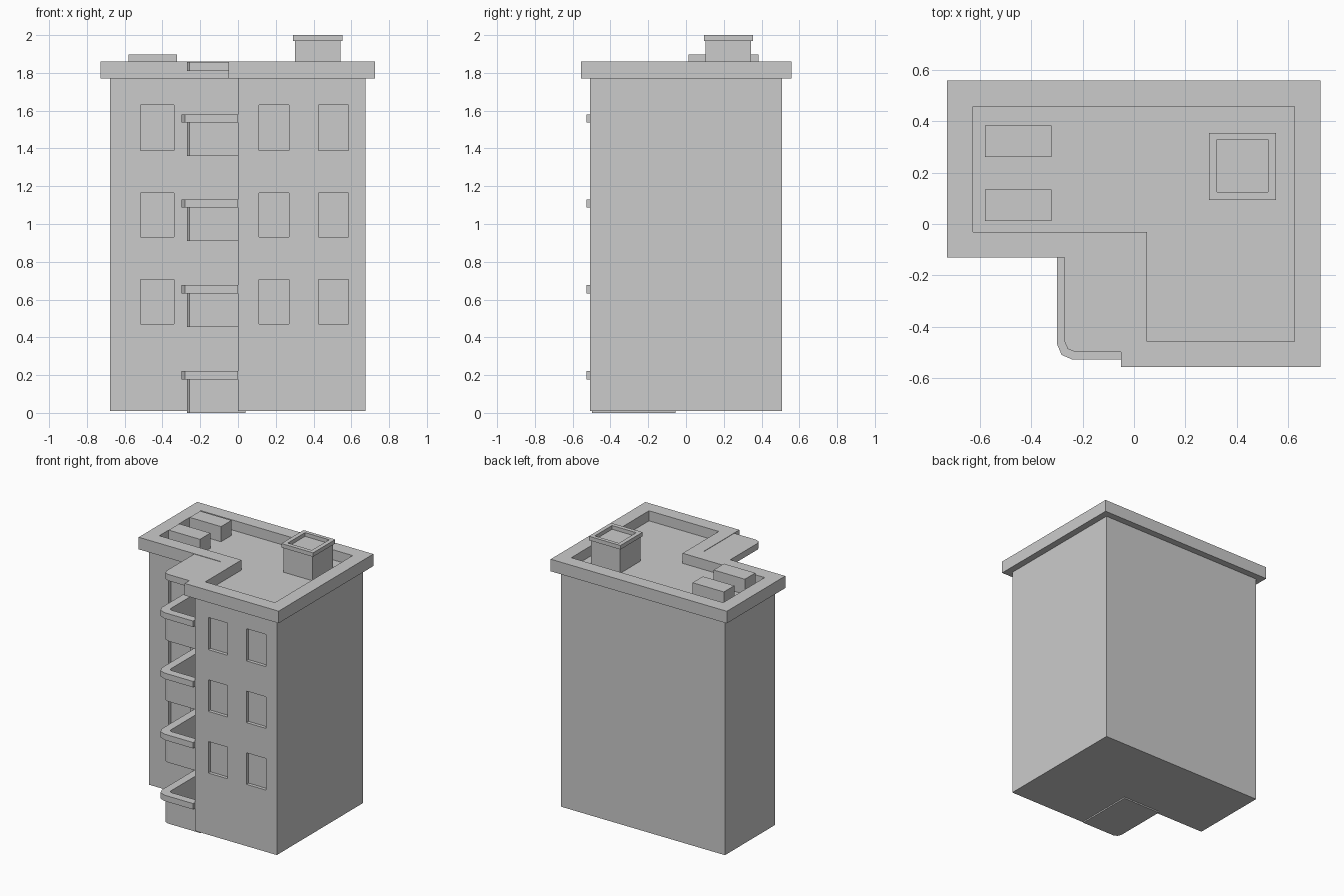
import bpy, bmesh

if "Cube" in bpy.data.objects:
    bpy.data.objects.remove(bpy.data.objects["Cube"])


def finish(name, bm):
    bmesh.ops.recalc_face_normals(bm, faces=bm.faces)
    mesh = bpy.data.meshes.new(name)
    bm.to_mesh(mesh)
    bm.free()
    obj = bpy.data.objects.new(name, mesh)
    bpy.context.collection.objects.link(obj)
    return obj


def add_prism(bm, pts, z0, z1):
    lo = [bm.verts.new((x, y, z0)) for x, y in pts]
    hi = [bm.verts.new((x, y, z1)) for x, y in pts]
    bm.faces.new(lo[::-1])
    bm.faces.new(hi)
    for i in range(len(pts)):
        j = (i + 1) % len(pts)
        bm.faces.new((lo[i], lo[j], hi[j], hi[i]))


def prism(name, pts, z0, z1):
    bm = bmesh.new()
    add_prism(bm, pts, z0, z1)
    return finish(name, bm)


def ring(name, outer, inner, z0, z1):
    bm = bmesh.new()
    loops = [[bm.verts.new((x, y, z)) for x, y in pts]
             for pts, z in ((outer, z0), (outer, z1), (inner, z1), (inner, z0))]
    n = len(outer)
    for k in range(4):
        a, b = loops[k], loops[(k + 1) % 4]
        for i in range(n):
            j = (i + 1) % n
            bm.faces.new((a[i], a[j], b[j], b[i]))
    return finish(name, bm)


def rect(x0, x1, y0, y1):
    return [(x0, y0), (x1, y0), (x1, y1), (x0, y1)]


def footprint(d):
    # L-shaped plan, grown outward by d
    return [(-d, -0.507 - d), (0.675 + d, -0.507 - d), (0.675 + d, 0.508 + d),
            (-0.677 - d, 0.508 + d), (-0.677 - d, -0.081 - d), (-d, -0.081 - d)]


def balcony_path(d, end_x, end_y):
    # balcony outline with chamfered round corner, grown outward by d
    x, y, c = -0.27 - d, -0.498 - d, 0.04 + d * 0.7
    return [(x, end_y), (x, y + c), (x + 0.3 * c, y + 0.3 * c),
            (x + c, y), (end_x, y)]


# Main building with recessed windows on both front walls
body = prism("building_body", footprint(0), 0.01, 1.785)
bm = bmesh.new()
for z0, z1 in ((0.47, 0.705), (0.93, 1.165), (1.39, 1.63)):
    for x0, x1, y in ((-0.515, -0.34, -0.081), (0.11, 0.27, -0.507), (0.425, 0.585, -0.507)):
        add_prism(bm, rect(x0, x1, y - 0.05, y + 0.025), z0, z1)
cutter = finish("window_cutter", bm)
cutter.hide_render = True
cutter.hide_set(True)
mod = body.modifiers.new("windows", 'BOOLEAN')
mod.operation = 'DIFFERENCE'
mod.solver = 'EXACT'
mod.object = cutter

# Roof parapet
ring("roof_parapet", footprint(0.05), footprint(-0.05), 1.77, 1.86)

# Balconies: floor, low wall and wider handrail
slab = balcony_path(0, 0.04, -0.055) + [(0.04, -0.055)]
for i, z in enumerate((0.0, 0.455, 0.91, 1.36)):
    prism(f"balcony_floor_{i}", slab, z, z + 0.025)
    wall = balcony_path(0, 0, -0.08) + balcony_path(-0.03, 0, -0.08)[::-1]
    prism(f"balcony_wall_{i}", wall, z + 0.025, z + 0.18)
    rail = balcony_path(0.03, 0, -0.08) + balcony_path(-0.03, 0, -0.08)[::-1]
    prism(f"balcony_rail_{i}", rail, z + 0.177, z + 0.221)

# Canopy above the top balcony
prism("balcony_canopy", slab, 1.81, 1.857)

# Rooftop units
for i, y in enumerate((0.012, 0.26)):
    prism(f"roof_unit_{i}", rect(-0.58, -0.322, y, y + 0.123), 1.785, 1.898)

# Chimney with rimmed cap
prism("chimney", rect(0.303, 0.543, 0.104, 0.344), 1.785, 1.972)
ring("chimney_cap", rect(0.292, 0.553, 0.094, 0.355),
     rect(0.323, 0.522, 0.125, 0.328), 1.97, 2.0)
